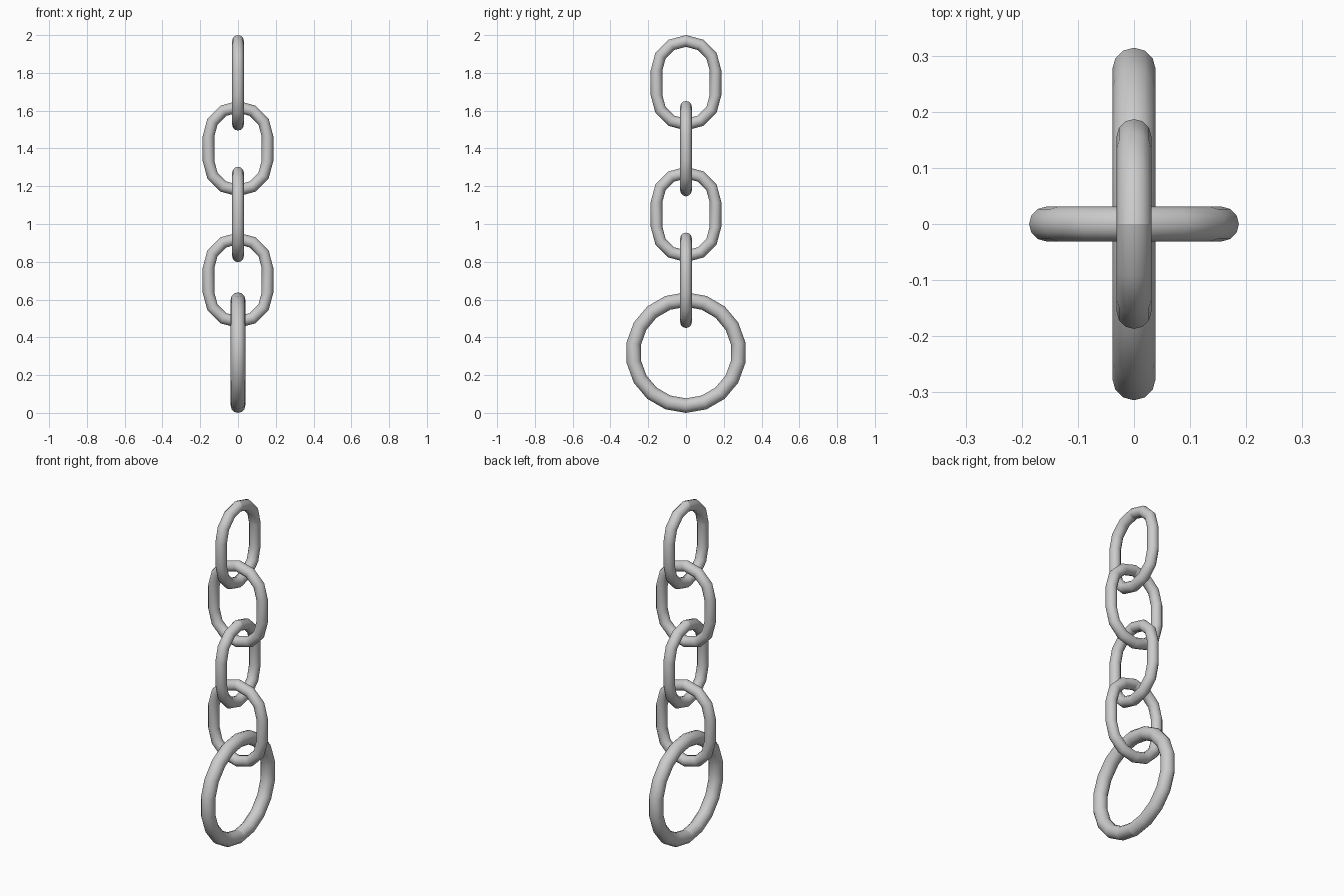
import bpy, bmesh
from math import sin, cos, pi

if "Cube" in bpy.data.objects:
    bpy.data.objects.remove(bpy.data.objects["Cube"])

SIDES = 12  # sides of the round bar


def bar_loop(name, path, r, z, turned, seam=0):
    """Closed round bar; path holds (u, w, angle) with angle the outward direction."""
    bm = bmesh.new()
    rings = []
    for u, w, a in path:
        ring = []
        for k in range(SIDES):
            t = 2 * pi * k / SIDES
            p = (u + r * cos(t) * cos(a), r * sin(t), w + r * cos(t) * sin(a))
            ring.append(bm.verts.new((p[0], p[1], p[2] + z) if turned
                                     else (p[1], p[0], p[2] + z)))
        rings.append(ring)
    n = len(rings)
    for i in range(n):
        a, b = rings[i], rings[(i + 1) % n]
        for k in range(SIDES):
            m = (k + 1) % SIDES
            bm.faces.new((a[k], b[k], b[m], a[m])).smooth = True
    bmesh.ops.recalc_face_normals(bm, faces=bm.faces)
    # visible joint where the bar closes
    for k in range(SIDES):
        bm.edges.get((rings[seam][k], rings[seam][(k + 1) % SIDES])).smooth = False
    me = bpy.data.meshes.new(name)
    bm.to_mesh(me)
    bm.free()
    ob = bpy.data.objects.new(name, me)
    bpy.context.collection.objects.link(ob)
    return ob


# Stadium-shaped chain links, alternately turned by 90 degrees
R, H, TUBE = 0.156, 0.0655, 0.031
link = []
for i in range(7):
    a = pi * i / 6
    link.append((R * cos(a), H + R * sin(a), a))
for i in range(7):
    a = pi + pi * i / 6
    link.append((R * cos(a), -H + R * sin(a), a))
for i in range(4):
    bar_loop(f"chain_link_{i + 1}", link, TUBE, 1.7475 - 0.3485 * i, i % 2 == 1, seam=3)

# Large round end ring, 18 segments with a corner at the bottom
RR, RT = 0.2805, 0.0385
ring = []
for i in range(18):
    a = -pi / 2 + 2 * pi * i / 18
    ring.append((RR * cos(a), RR * sin(a), a))
bar_loop("end_ring", ring, RT, RR + RT, False)
